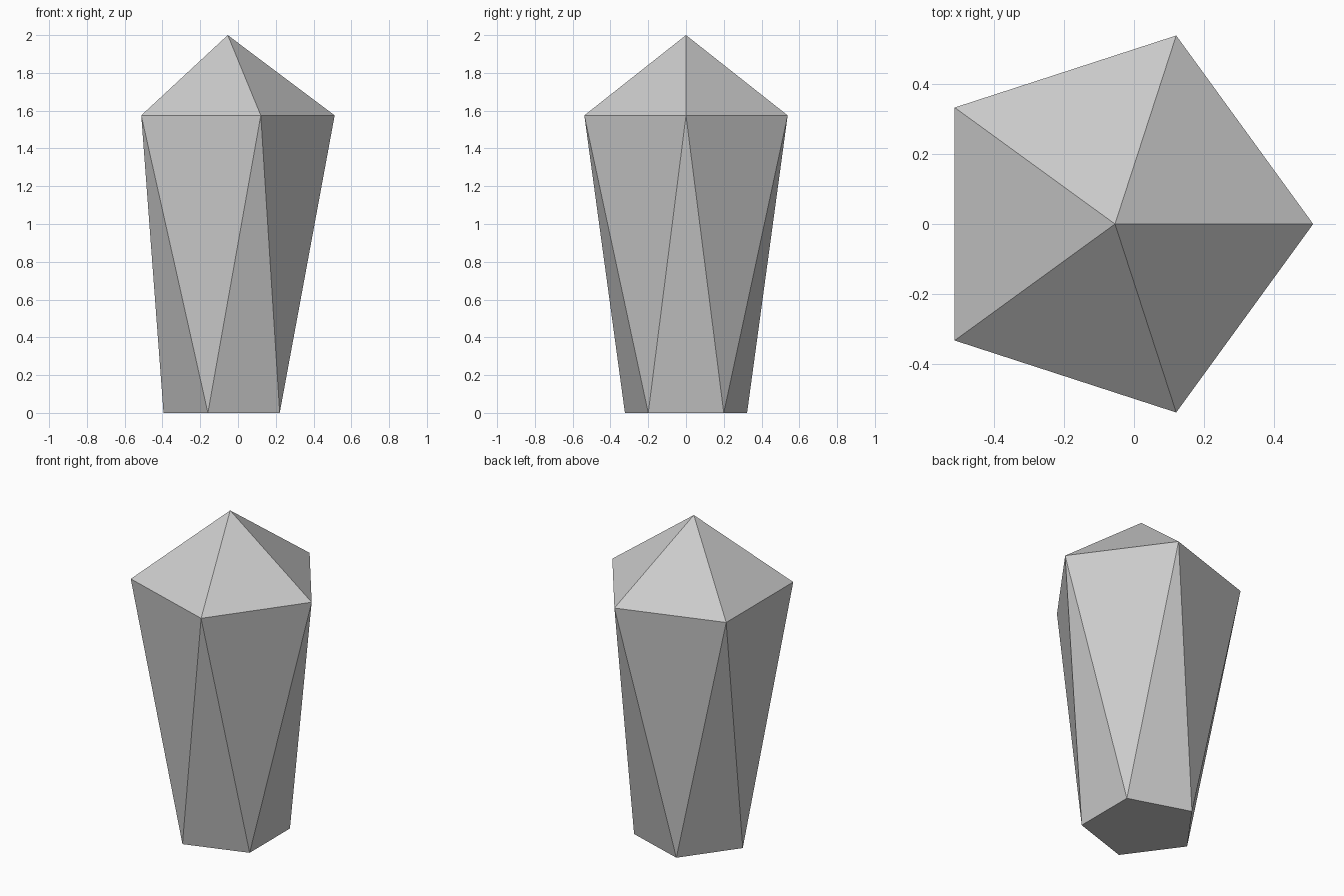
import bpy, bmesh
from math import cos, sin, radians

if "Cube" in bpy.data.objects:
    bpy.data.objects.remove(bpy.data.objects["Cube"])

SIDES = 5
CENTRE_X = -0.0543  # offset that centres the pentagon's bounds on x = 0


def ring(bm, radius, z, turn):
    """Five-sided ring of vertices, rotated by turn degrees."""
    angles = [radians(turn + 360 / SIDES * i) for i in range(SIDES)]
    return [bm.verts.new((CENTRE_X + radius * cos(a), radius * sin(a), z)) for a in angles]


bm = bmesh.new()

# Narrow base and wide shoulder, twisted half a step from each other
base = ring(bm, 0.34, 0.0, 36)
shoulder = ring(bm, 0.566, 1.575, 0)
tip = bm.verts.new((CENTRE_X, 0, 2.0))

bm.faces.new(base[::-1])
for i in range(SIDES):
    j = (i + 1) % SIDES
    # Alternating side triangles, then the pointed cap
    bm.faces.new((base[i], shoulder[j], shoulder[i]))
    bm.faces.new((base[i], base[j], shoulder[j]))
    bm.faces.new((shoulder[i], shoulder[j], tip))

bmesh.ops.recalc_face_normals(bm, faces=bm.faces)
mesh = bpy.data.meshes.new("crystal")
bm.to_mesh(mesh)
bm.free()
bpy.context.collection.objects.link(bpy.data.objects.new("crystal", mesh))
